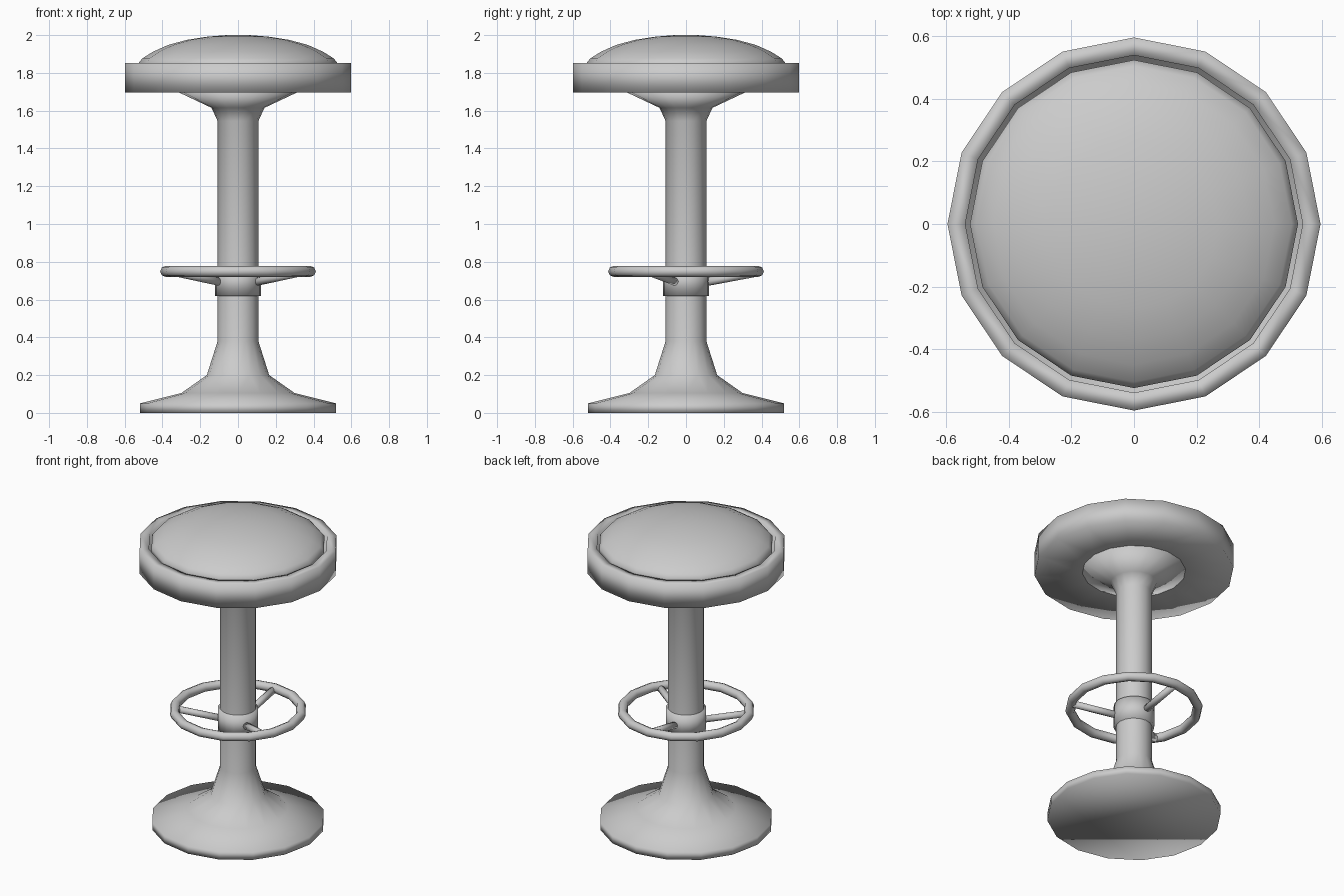
import bpy, bmesh
from math import sin, cos, pi, radians
from mathutils import Vector

if "Cube" in bpy.data.objects:
    bpy.data.objects.remove(bpy.data.objects["Cube"])

SIDES = 16


def finish(name, bm):
    bmesh.ops.recalc_face_normals(bm, faces=bm.faces[:])
    for f in bm.faces:
        f.smooth = True
    mesh = bpy.data.meshes.new(name)
    bm.to_mesh(mesh)
    bm.free()
    obj = bpy.data.objects.new(name, mesh)
    bpy.context.collection.objects.link(obj)
    return obj


def lathe(name, profile, closed=False):
    """Revolve (radius, z) points around z; open ends are capped."""
    bm = bmesh.new()
    rings = [[bm.verts.new((r * cos(2 * pi * i / SIDES), r * sin(2 * pi * i / SIDES), z))
              for i in range(SIDES)] for r, z in profile]
    pairs = list(zip(rings, rings[1:]))
    if closed:
        pairs.append((rings[-1], rings[0]))
    else:
        bm.faces.new(rings[0])
        bm.faces.new(rings[-1])
    for a, b in pairs:
        for i in range(SIDES):
            j = (i + 1) % SIDES
            bm.faces.new((a[i], a[j], b[j], b[i]))
    return finish(name, bm)


def rod(name, start, end, radius, sides=8):
    start, end = Vector(start), Vector(end)
    axis = end - start
    bm = bmesh.new()
    bmesh.ops.create_cone(bm, cap_ends=True, segments=sides, radius1=radius,
                          radius2=radius, depth=axis.length)
    obj = finish(name, bm)
    obj.location = (start + end) / 2
    obj.rotation_mode = 'QUATERNION'
    obj.rotation_quaternion = axis.to_track_quat('Z', 'Y')
    return obj


# Flared base, column and seat support in one turned piece
lathe("pedestal", [(0.52, 0), (0.52, 0.05), (0.30, 0.105), (0.165, 0.20), (0.108, 0.38),
                   (0.108, 1.545), (0.14, 1.615), (0.31, 1.695)])

# Seat rim with a shallow recess for the cushion
lathe("seat_rim", [(0.31, 1.695), (0.597, 1.695), (0.597, 1.853),
                   (0.54, 1.853), (0.54, 1.82)])

# Domed cushion
lathe("seat_cushion", [(0.525, 1.82), (0.525, 1.855), (0.505, 1.878), (0.45, 1.912),
                       (0.37, 1.948), (0.27, 1.975), (0.16, 1.992), (0.06, 2.0)])

# Collar that carries the foot ring
lathe("footrest_collar", [(0.122, 0.62), (0.122, 0.765)])

# Foot ring
lathe("foot_ring", [(0.383 + 0.029 * cos(k * pi / 4), 0.749 + 0.029 * sin(k * pi / 4))
                    for k in range(8)], closed=True)

# Three rising spokes
for n, deg in enumerate((90, 210, 330)):
    c, s = cos(radians(deg)), sin(radians(deg))
    rod(f"footrest_spoke_{n + 1}", (0.09 * c, 0.09 * s, 0.69),
        (0.385 * c, 0.385 * s, 0.745), 0.022)
